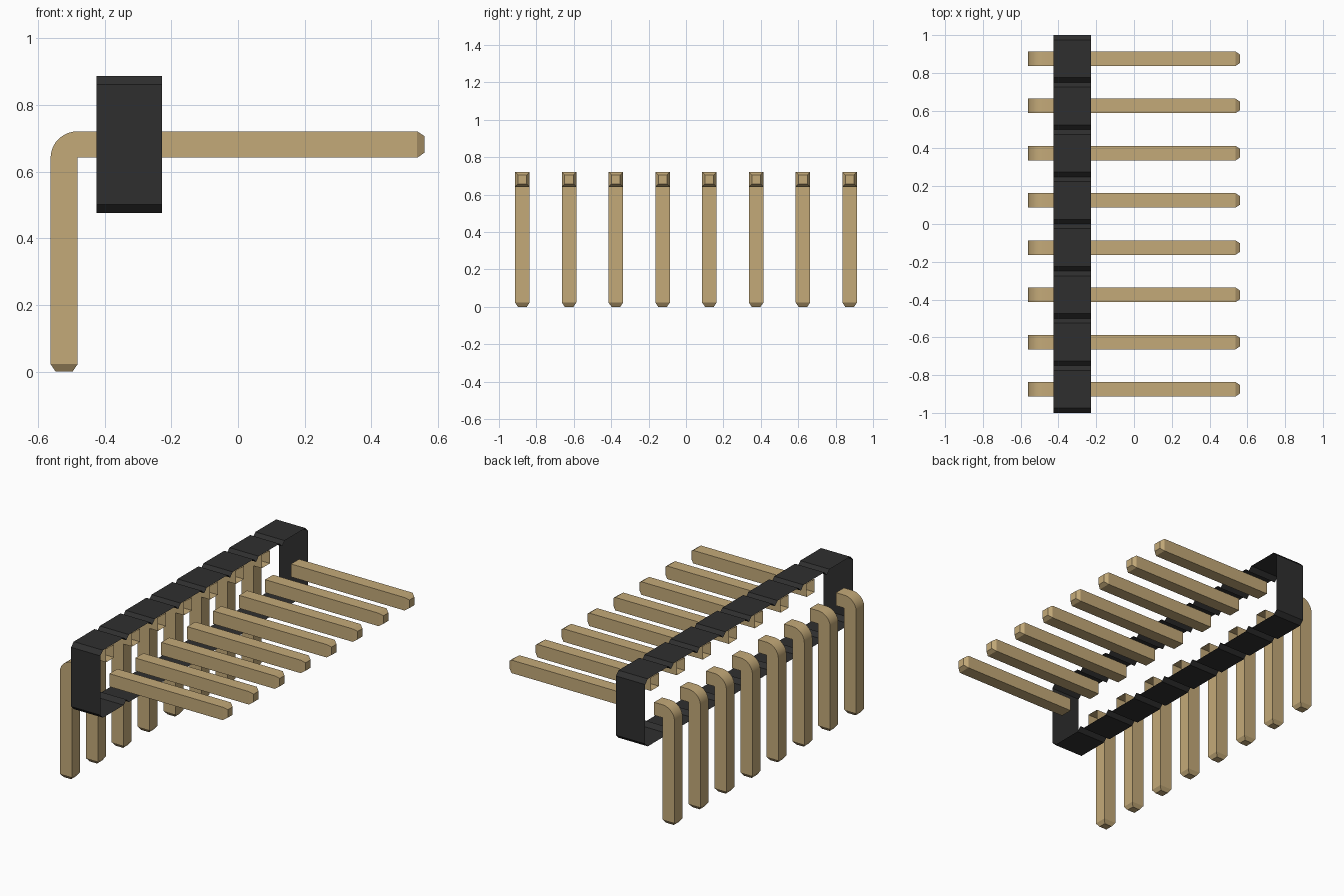
import bpy, bmesh, math
from mathutils import Vector

if "Cube" in bpy.data.objects:
    bpy.data.objects.remove(bpy.data.objects["Cube"])

COUNT, PITCH = 8, 0.25
HALF = 0.0385                      # half width of a pin
LEG_OUT, LEG_IN = -0.562, -0.481   # upright leg, outer and inner x
PIN_LOW, PIN_TOP = 0.642, 0.721    # horizontal pin, z range
BODY_BACK, BODY_FRONT = -0.425, -0.228
BODY_LOW, BODY_TOP = 0.476, 0.887
TIP, INSET = 0.0225, 0.0215        # tapered tip length and inset
END_X = 0.56


def material(name, color):
    mat = bpy.data.materials.new(name)
    mat.use_nodes = True
    mat.diffuse_color = (*color, 1)
    bsdf = mat.node_tree.nodes["Principled BSDF"]
    bsdf.inputs["Base Color"].default_value = (*color, 1)
    bsdf.inputs["Roughness"].default_value = 0.6
    return mat


gold = material("pale gold metal", (0.55, 0.40, 0.19))
black = material("black plastic", (0.028, 0.028, 0.028))


def prism(bm, outline, start, end, open_dir=None, tip_dir=None):
    """Extrude an x-z outline along y; open one end and taper another."""
    verts = [bm.verts.new((x, start, z)) for x, z in outline]
    face = bm.faces.new(verts)
    side = bmesh.ops.extrude_face_region(bm, geom=[face])["geom"]
    moved = [g for g in side if isinstance(g, bmesh.types.BMVert)]
    bmesh.ops.translate(bm, verts=moved, vec=(0, end - start, 0))
    faces = {f for v in verts + moved for f in v.link_faces}
    bmesh.ops.recalc_face_normals(bm, faces=list(faces))
    bm.normal_update()
    opened = [f for f in faces if f.normal.dot(Vector(open_dir)) > 0.99]
    tips = [f for f in faces if f.normal.dot(Vector(tip_dir)) > 0.99]
    bmesh.ops.inset_individual(bm, faces=tips, thickness=INSET, depth=TIP)
    # Only the wall at the housing is open
    opened = [f for f in opened
              if abs(f.calc_center_median().x - BODY_BACK) < 0.01
              or abs(f.calc_center_median().x - BODY_FRONT) < 0.01]
    bmesh.ops.delete(bm, geom=opened, context="FACES")


def finish(bm, name, mat):
    mesh = bpy.data.meshes.new(name)
    bm.to_mesh(mesh)
    bm.free()
    mesh.materials.append(mat)
    obj = bpy.data.objects.new(name, mesh)
    bpy.context.collection.objects.link(obj)
    return obj


# Pin: rounded elbow with an upright leg, plus the long contact
bm = bmesh.new()
steps = 10
elbow = [(LEG_IN + (LEG_OUT - LEG_IN) * math.sin(a),
          PIN_LOW + (PIN_TOP - PIN_LOW) * math.cos(a))
         for a in (math.pi / 2 * i / steps for i in range(steps + 1))]
leg = elbow + [(LEG_OUT, TIP), (LEG_IN, TIP), (LEG_IN, PIN_LOW),
               (BODY_BACK, PIN_LOW), (BODY_BACK, PIN_TOP)]
prism(bm, leg, -HALF, HALF, (1, 0, 0), (0, 0, -1))
# The elbow's short underside also faces down: keep only the leg tip tapered
contact = [(BODY_FRONT, PIN_LOW), (END_X - TIP, PIN_LOW),
           (END_X - TIP, PIN_TOP), (BODY_FRONT, PIN_TOP)]
stray = [v for v in bm.verts if PIN_LOW - TIP - 0.01 < v.co.z < PIN_LOW - 0.005]
if stray:
    bmesh.ops.dissolve_faces(bm, faces=list({f for v in stray for f in v.link_faces}))
prism(bm, contact, -HALF, HALF, (-1, 0, 0), (1, 0, 0))

first = finish(bm, "pin_1", gold)
bpy.context.view_layer.objects.active = first
first.select_set(True)
bpy.ops.object.shade_smooth_by_angle(angle=math.radians(30))
first.location.y = -PITCH * (COUNT - 1) / 2
for i in range(1, COUNT):
    pin = first.copy()
    pin.name = f"pin_{i + 1}"
    pin.location.y += PITCH * i
    bpy.context.collection.objects.link(pin)

# Housing: thin open sleeve whose outline is notched between the pins
cut = 0.025
top = []
for i in range(COUNT):
    y = -1 + PITCH * i
    top += [(y, BODY_TOP - cut), (y + cut, BODY_TOP),
            (y + PITCH - cut, BODY_TOP)]
top.append((1, BODY_TOP - cut))
bottom = [(y, BODY_LOW + BODY_TOP - z) for y, z in reversed(top)]
bm = bmesh.new()
rings = [[bm.verts.new((x, y, z)) for y, z in top + bottom]
         for x in (BODY_BACK, BODY_FRONT)]
n = len(rings[0])
for i in range(n):
    j = (i + 1) % n
    bm.faces.new((rings[0][i], rings[0][j], rings[1][j], rings[1][i]))
bmesh.ops.recalc_face_normals(bm, faces=bm.faces[:])
finish(bm, "housing", black)
